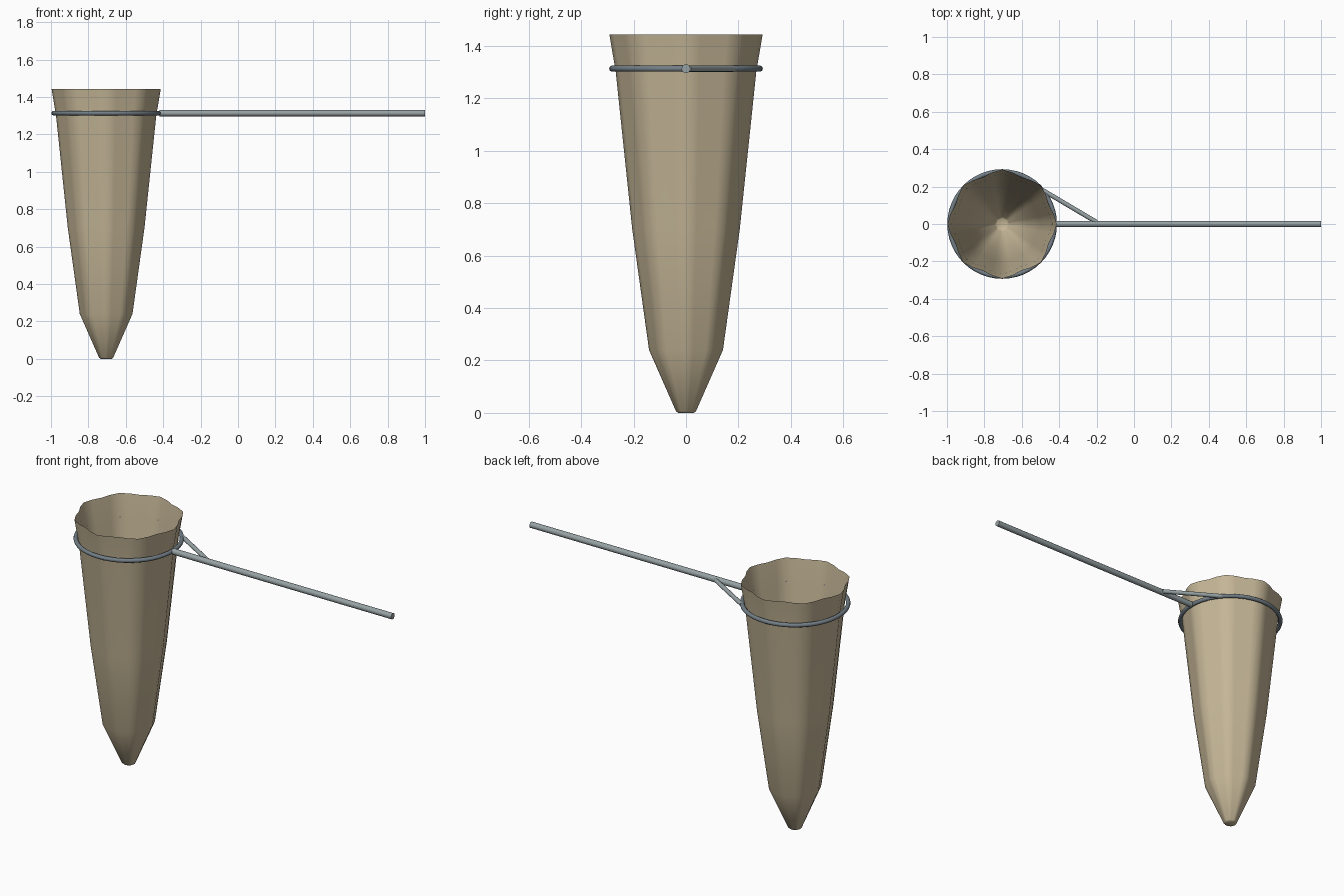
import bpy, math
from mathutils import Vector

if "Cube" in bpy.data.objects:
    bpy.data.objects.remove(bpy.data.objects["Cube"])

CX, HZ = -0.705, 1.313   # net axis and hoop height

def material(name, rgb):
    m = bpy.data.materials.new(name)
    m.diffuse_color = (*rgb, 1)
    m.use_nodes = True
    m.node_tree.nodes["Principled BSDF"].inputs["Base Color"].default_value = m.diffuse_color
    return m

cloth = material("tan cloth", (0.56, 0.47, 0.31))
steel = material("grey steel", (0.31, 0.36, 0.37))
dark = material("dark steel", (0.17, 0.21, 0.24))

def finish(obj, name, mat, angle):
    obj.name = name
    obj.data.materials.append(mat)
    bpy.ops.object.select_all(action='DESELECT')
    obj.select_set(True)
    bpy.context.view_layer.objects.active = obj
    bpy.ops.object.shade_smooth_by_angle(angle=math.radians(angle))

def rod(name, a, b, r, mat):
    a, b = Vector(a), Vector(b)
    bpy.ops.mesh.primitive_cylinder_add(vertices=12, radius=r, depth=(b - a).length,
                                        location=(a + b) / 2)
    o = bpy.context.object
    o.rotation_euler = (b - a).to_track_quat('Z', 'Y').to_euler()
    finish(o, name, mat, 40)

# Cloth bag: eight soft lobes, lofted from tip to open rim
profile = [(0, 0.03), (0.006, 0.038), (0.24, 0.141), (0.70, 0.205),
           (1.30, 0.268), (1.443, 0.292)]
N = 32
verts, faces = [], []
for z, r in profile:
    for i in range(N):
        t = 2 * math.pi * i / N
        q = r * (0.962 + 0.038 * math.cos(8 * t))
        verts.append((CX + q * math.cos(t), q * math.sin(t), z))
for k in range(len(profile) - 1):
    for i in range(N):
        j = (i + 1) % N
        faces.append((k * N + i, k * N + j, (k + 1) * N + j, (k + 1) * N + i))
faces.append(tuple(reversed(range(N))))
me = bpy.data.meshes.new("net_bag")
me.from_pydata(verts, [], faces)
bag = bpy.data.objects.new("net_bag", me)
bpy.context.collection.objects.link(bag)
finish(bag, "net_bag", cloth, 50)

# Hoop around the bag
bpy.ops.mesh.primitive_torus_add(major_segments=48, minor_segments=10, major_radius=0.281,
                                 minor_radius=0.012, location=(CX, 0, HZ))
finish(bpy.context.object, "hoop", dark, 60)

# Handle and diagonal brace
rod("handle", (-0.42, 0, HZ), (1.0, 0, HZ), 0.017, steel)
rod("brace", (-0.20, 0.01, HZ), (-0.487, 0.18, HZ), 0.012, steel)
